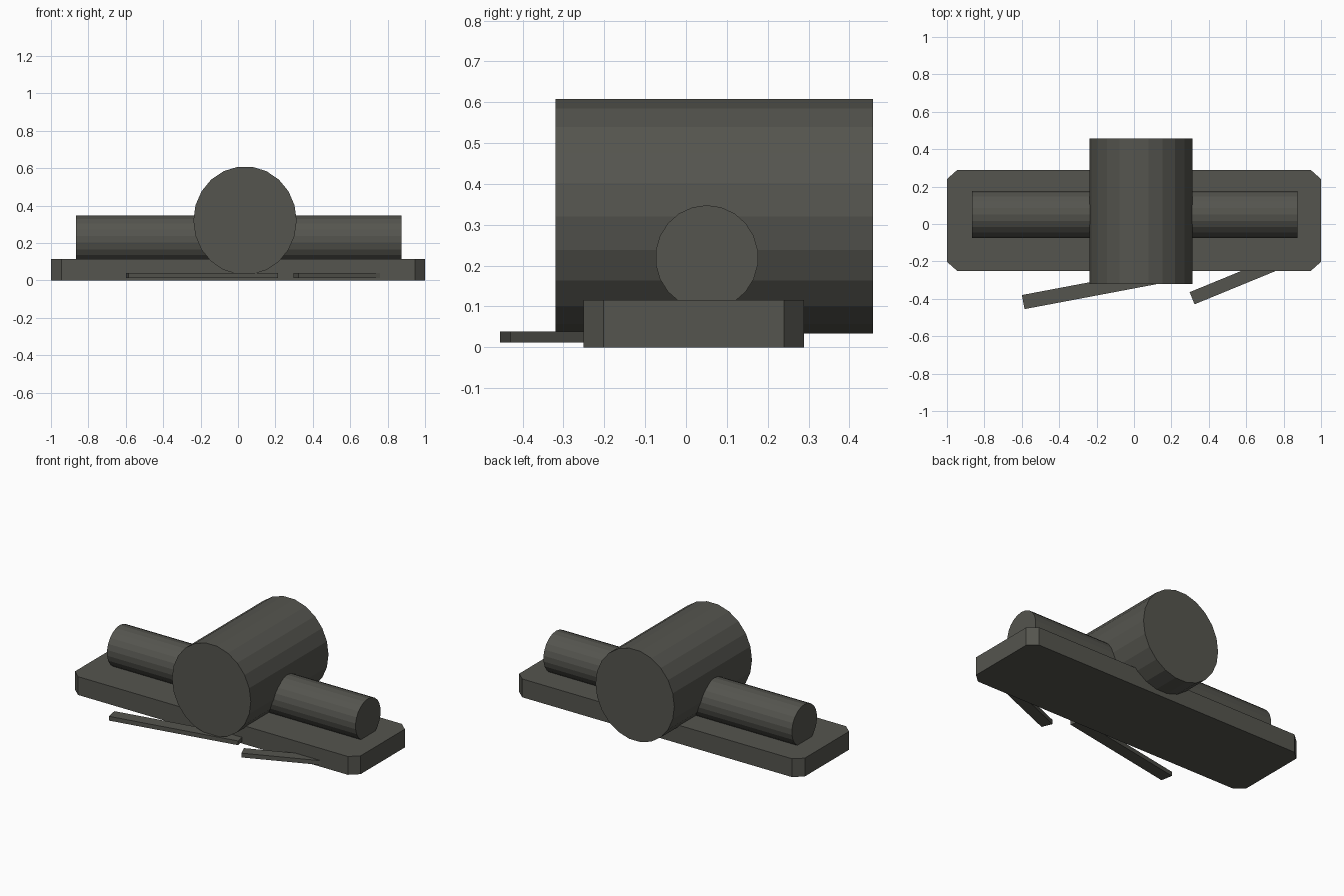
import bpy, math

if "Cube" in bpy.data.objects:
    bpy.data.objects.remove(bpy.data.objects["Cube"])

mat = bpy.data.materials.new("dark warm grey")
mat.diffuse_color = (0.09, 0.09, 0.077, 1)
mat.use_nodes = True
mat.node_tree.nodes["Principled BSDF"].inputs["Base Color"].default_value = mat.diffuse_color


def prism(name, outline, depth, loc, rot=(0, 0, 0)):
    """Extrude a 2D outline symmetrically along local z."""
    n = len(outline)
    verts = [(x, y, s * depth / 2) for s in (-1, 1) for x, y in outline]
    faces = [tuple(range(n))[::-1], tuple(range(n, 2 * n))]
    faces += [(i, (i + 1) % n, n + (i + 1) % n, n + i) for i in range(n)]
    me = bpy.data.meshes.new(name)
    me.from_pydata(verts, [], faces)
    me.materials.append(mat)
    ob = bpy.data.objects.new(name, me)
    ob.location, ob.rotation_euler = loc, rot
    bpy.context.collection.objects.link(ob)
    return ob


def ellipse(rx, ry, n=22):
    return [(rx * math.cos(2 * math.pi * i / n), ry * math.sin(2 * math.pi * i / n)) for i in range(n)]


def rect(w, h):
    return [(-w / 2, -h / 2), (w / 2, -h / 2), (w / 2, h / 2), (-w / 2, h / 2)]


# Base plate with clipped corners
hx, hy, cx, cy = 1.0, 0.27, 0.055, 0.049
base = [(-hx + cx, -hy), (hx - cx, -hy), (hx, -hy + cy), (hx, hy - cy),
        (hx - cx, hy), (-hx + cx, hy), (-hx, hy - cy), (-hx, -hy + cy)]
prism("base_plate", base, 0.116, (0, 0.019, 0.058))

# Large drum lying front to back
prism("large_drum", ellipse(0.276, 0.29), 0.777, (0.0375, 0.069, 0.3205), (math.pi / 2, 0, 0))

# Slim roller lying left to right (local x maps to z, local y to y)
prism("slim_roller", ellipse(0.128, 0.126), 1.74, (0.005, 0.051, 0.22), (0, math.pi / 2, 0))

# Two thin angled strips in front of the base
for name, length, width, x, y, deg in (
        ("left_strip", 0.813, 0.0765, -0.193, -0.342, 10.7),
        ("right_strip", 0.55, 0.07, 0.565, -0.2925, 22.3)):
    prism(name, rect(length, width), 0.027, (x, y, 0.0255), (0, 0, math.radians(deg)))
